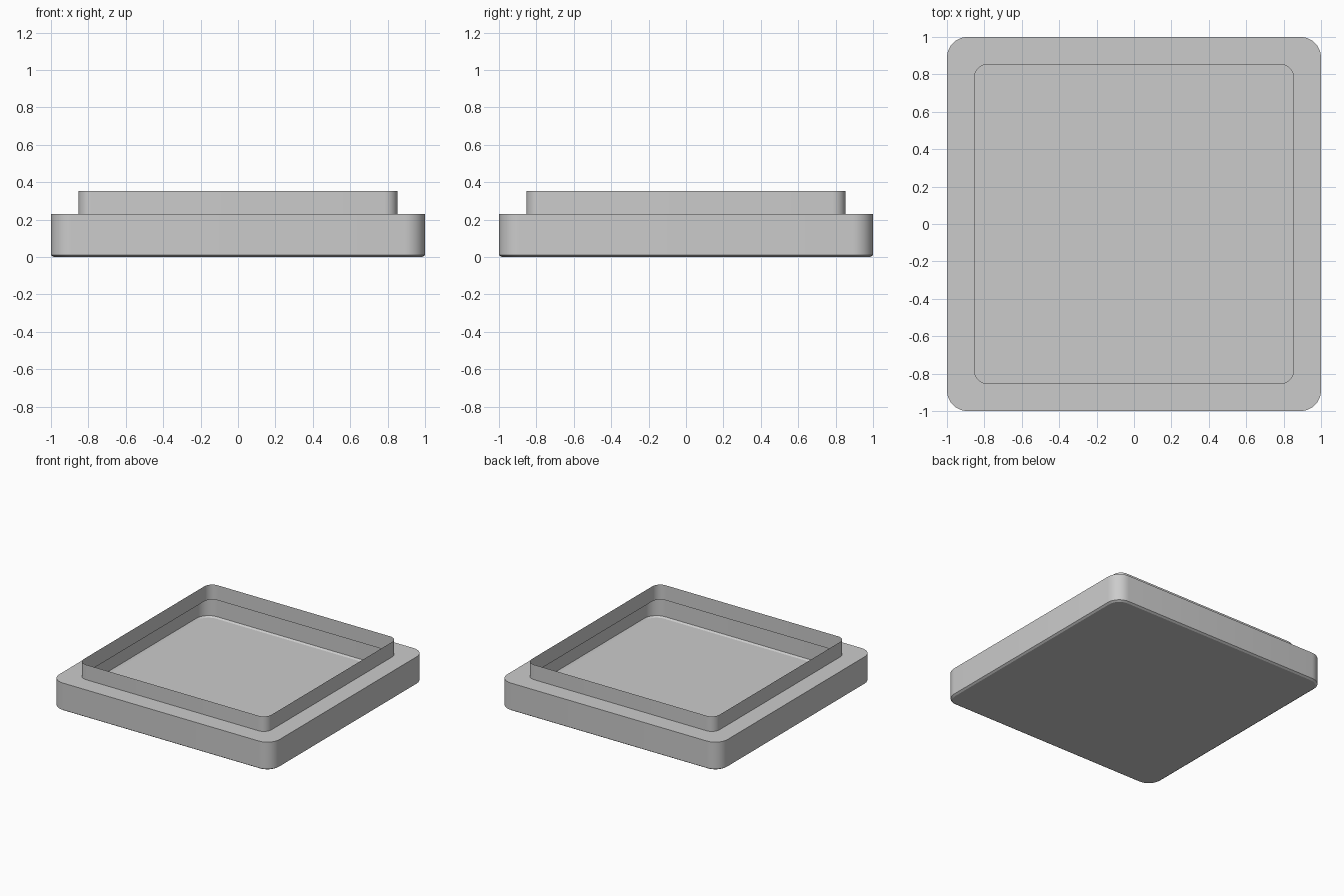
import bpy, bmesh
from math import cos, sin, pi, radians

if "Cube" in bpy.data.objects:
    bpy.data.objects.remove(bpy.data.objects["Cube"])

SEGS = 8


def rounded_square(bm, half, radius, z):
    """Ring of vertices around a rounded square, counter-clockwise."""
    ring = []
    for q, (sx, sy) in enumerate([(1, 1), (-1, 1), (-1, -1), (1, -1)]):
        cx, cy = sx * (half - radius), sy * (half - radius)
        for i in range(SEGS + 1):
            a = q * pi / 2 + i / SEGS * pi / 2
            ring.append(bm.verts.new((cx + radius * cos(a), cy + radius * sin(a), z)))
    return ring


# Open thin shell: floor, bottom chamfer, outer wall, ledge, upright rim
profile = [
    (0.985, 0.095, 0.0),
    (1.0, 0.11, 0.01),
    (1.0, 0.11, 0.23),
    (0.853, 0.07, 0.23),
    (0.853, 0.07, 0.353),
]
bm = bmesh.new()
rings = [rounded_square(bm, *p) for p in profile]
bm.faces.new(list(reversed(rings[0])))
for low, high in zip(rings, rings[1:]):
    n = len(low)
    for i in range(n):
        j = (i + 1) % n
        bm.faces.new((low[i], low[j], high[j], high[i]))

mesh = bpy.data.meshes.new("stepped_tray")
bm.to_mesh(mesh)
bm.free()
tray = bpy.data.objects.new("stepped_tray", mesh)
bpy.context.collection.objects.link(tray)

# Smooth corners, sharp steps
bpy.context.view_layer.objects.active = tray
tray.select_set(True)
bpy.ops.object.shade_smooth_by_angle(angle=radians(30))
